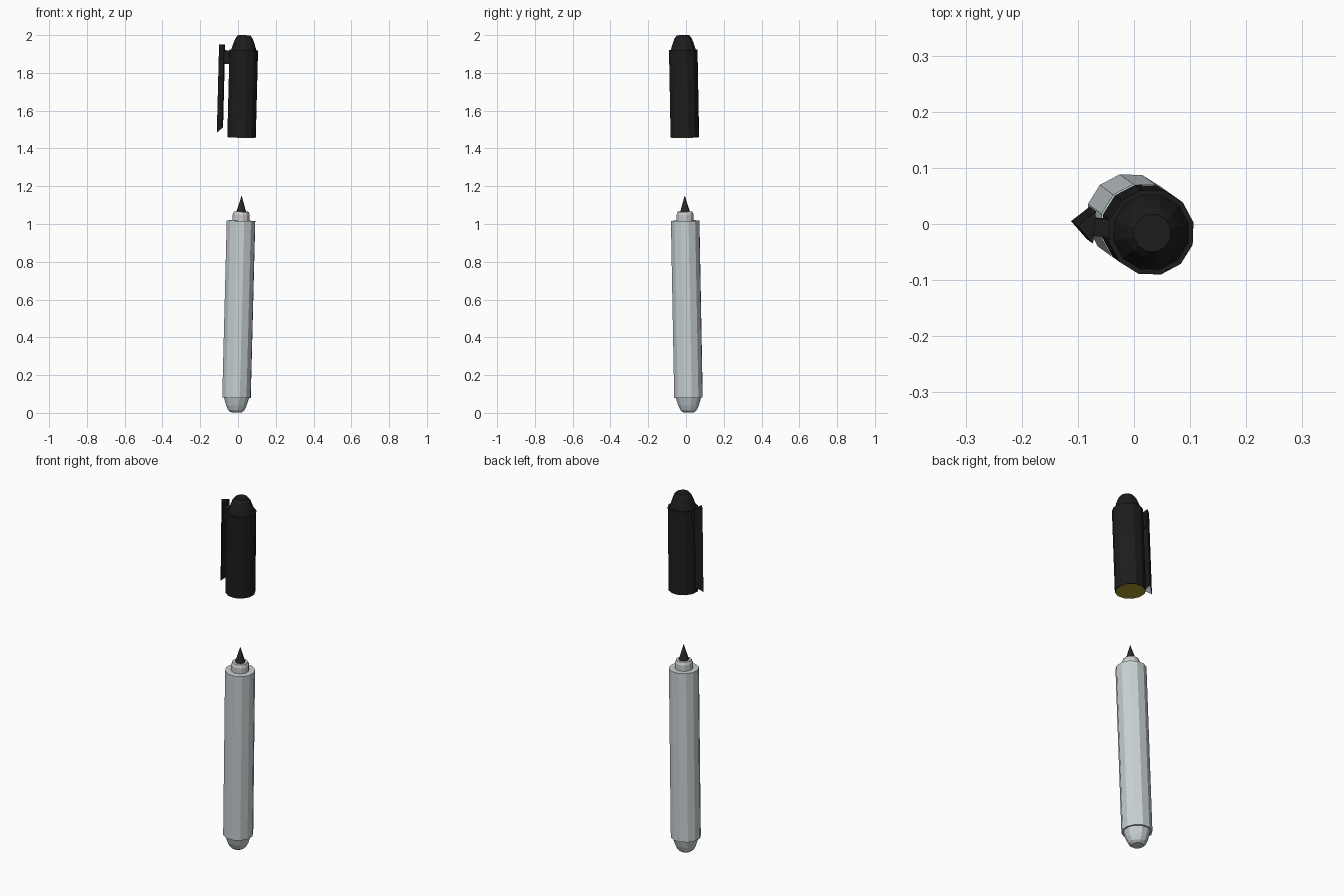
import bpy, bmesh, math
from mathutils import Vector, Matrix

if "Cube" in bpy.data.objects:
    bpy.data.objects.remove(bpy.data.objects["Cube"])

SIDES = 12
PHASE = math.radians(13)
TILT = Vector((0, 0, 1)).rotation_difference(Vector((0.0255, -0.0185, 1)))


def material(name, rgb):
    m = bpy.data.materials.new(name)
    m.diffuse_color = (*rgb, 1)
    m.use_nodes = True
    m.node_tree.nodes["Principled BSDF"].inputs["Base Color"].default_value = m.diffuse_color
    return m


shell_mat = material("pale_grey", (0.58, 0.64, 0.66))
neck_mat = material("light_grey", (0.62, 0.60, 0.60))
black = material("black", (0.012, 0.012, 0.012))
nib_mat = material("nib_black", (0.02, 0.02, 0.02))
yellow = material("yellow", (0.38, 0.32, 0.02))


def finish(name, bm, origin, mat, turn=0):
    bmesh.ops.recalc_face_normals(bm, faces=bm.faces)
    me = bpy.data.meshes.new(name)
    bm.to_mesh(me)
    bm.free()
    me.materials.append(mat)
    ob = bpy.data.objects.new(name, me)
    bpy.context.collection.objects.link(ob)
    ob.matrix_world = (Matrix.Translation(origin) @ TILT.to_matrix().to_4x4()
                       @ Matrix.Rotation(turn, 4, 'Z'))
    return ob


def loft(name, rings, origin, mat, turn=0):
    """Closed solid through a list of equally sized point rings."""
    bm = bmesh.new()
    vs = [[bm.verts.new(p) for p in ring] for ring in rings]
    n = len(vs[0])
    for a, b in zip(vs, vs[1:]):
        for i in range(n):
            j = (i + 1) % n
            bm.faces.new((a[i], a[j], b[j], b[i]))
    bm.faces.new(vs[0][::-1])
    bm.faces.new(vs[-1])
    return finish(name, bm, origin, mat, turn)


def turned(name, profile, origin, mat):
    """Faceted turned part from (radius, height) pairs."""
    angles = [PHASE + 2 * math.pi * i / SIDES for i in range(SIDES)]
    rings = [[(r * math.cos(a), r * math.sin(a), z) for a in angles]
             for r, z in profile]
    return loft(name, rings, origin, mat)


pen = Vector((-0.010, 0.0145, 0))
cap = Vector((-0.0185, 0.021, 0))

# Pen: barrel, end plug, neck and pointed nib
turned("barrel", [(0.0775, 0.08), (0.0775, 1.018)], pen, shell_mat)
turned("end_plug", [(0.03, 0.003), (0.044, 0.014), (0.056, 0.04),
                    (0.069, 0.082)], pen, shell_mat)
turned("neck", [(0.046, 1.01), (0.046, 1.05), (0.040, 1.066)], pen, neck_mat)
turned("nib", [(0.028, 1.06), (0.0005, 1.15)], pen, nib_mat)

# Cap: sleeve, rounded end and inner seal
turned("cap_sleeve", [(0.0775, 1.46), (0.0775, 1.922)], cap, black)
turned("cap_end", [(0.069, 1.92), (0.058, 1.955), (0.046, 1.985),
                   (0.034, 2.0)], cap, black)
turned("cap_seal", [(0.074, 1.458), (0.074, 1.47)], cap, yellow)

# Clip: triangular bar with a slanted lower end, joined to the cap by a bridge
turn = math.radians(-5)


def clip_ring(z_outer, z_inner):
    return [(-0.132, 0, z_outer), (-0.102, -0.029, z_inner),
            (-0.102, 0.029, z_inner)]


clip = loft("clip", [clip_ring(1.48, 1.51), clip_ring(1.947, 1.947)],
            cap, black, turn)
clip.data.materials.append(shell_mat)
min(clip.data.polygons, key=lambda f: f.center.z).material_index = 1

loft("clip_bridge", [[(x, y, z) for x, y in ((-0.11, -0.016), (-0.06, -0.016),
                                              (-0.06, 0.016), (-0.11, 0.016))]
                     for z in (1.845, 1.918)], cap, black, turn)
